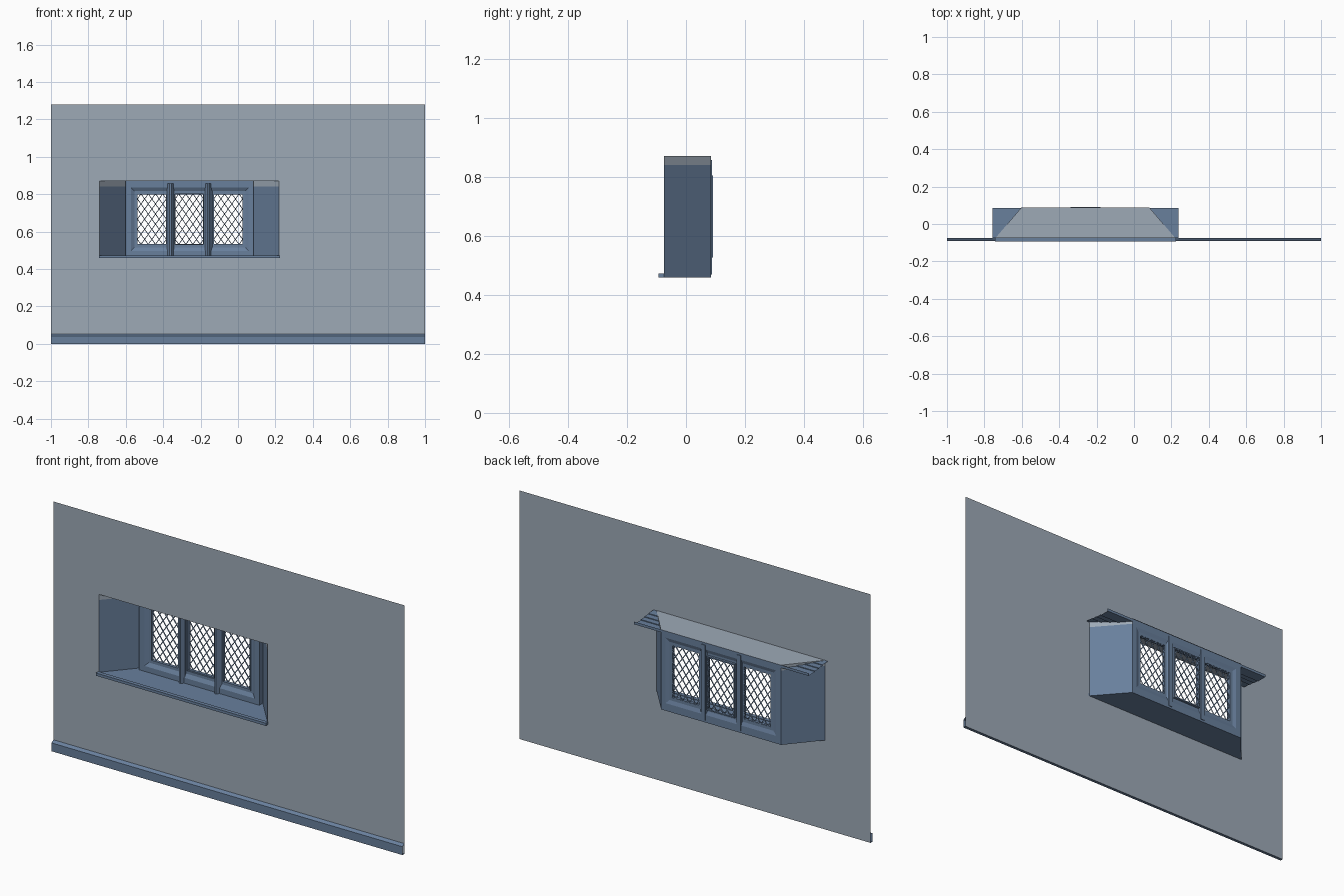
import bpy, bmesh, math

if "Cube" in bpy.data.objects:
    bpy.data.objects.remove(bpy.data.objects["Cube"])

def mat(name, col):
    m = bpy.data.materials.new(name)
    m.diffuse_color = (*col, 1)
    m.use_nodes = True
    m.node_tree.nodes["Principled BSDF"].inputs["Base Color"].default_value = m.diffuse_color
    return m

PLASTER = mat("pale_plaster", (0.34, 0.40, 0.47))
WOOD = mat("blue_grey_wood", (0.14, 0.215, 0.335))

def obj(name, verts, faces, m):
    me = bpy.data.meshes.new(name)
    me.from_pydata(verts, [], faces)
    me.materials.append(m)
    o = bpy.data.objects.new(name, me)
    bpy.context.collection.objects.link(o)
    return o

def extrude_x(name, profile, x0, x1, m, closed=False):
    """Open-ended strip: a (y, z) profile run along x."""
    n = len(profile)
    v = [(x, y, z) for x in (x0, x1) for y, z in profile]
    f = [(i, (i + 1) % n, n + (i + 1) % n, n + i) for i in range(n if closed else n - 1)]
    return obj(name, v, f, m)

def prism(name, pts, z0, z1, m):
    """Solid with an (x, y) outline."""
    n = len(pts)
    v = [(x, y, z) for z in (z0, z1) for x, y in pts]
    f = [tuple(range(n))[::-1], tuple(range(n, 2 * n))]
    f += [(i, (i + 1) % n, n + (i + 1) % n, n + i) for i in range(n)]
    return obj(name, v, f, m)

def ring(name, x0, x1, z0, z1, profile, m):
    """Rectangular frame; profile = closed list of (inset, y)."""
    n, v, f = len(profile), [], []
    for sx, sz in ((0, 0), (1, 0), (1, 1), (0, 1)):
        for i, y in profile:
            v.append((x1 - i if sx else x0 + i, y, z1 - i if sz else z0 + i))
    for c in range(4):
        d = (c + 1) % 4
        for k in range(n):
            l = (k + 1) % n
            f.append((c * n + k, d * n + k, d * n + l, c * n + l))
    return obj(name, v, f, m)

# Main positions
CX, YW, YB = -0.26, -0.074, 0.085
HW, HB = 0.48, 0.342            # half widths of bay at wall and at back
ZB, ZS, ZT = 0.459, 0.842, 0.871  # bay bottom, side top, ceiling

# Wall with opening
L, R = CX - HW, CX + HW
o = [(-1, YW, 0), (1, YW, 0), (1, YW, 1.28), (-1, YW, 1.28),
     (L, YW, ZB), (R, YW, ZB), (R, YW, ZT), (L, YW, ZT)]
obj("wall", o, [(i, (i + 1) % 4, 4 + (i + 1) % 4, 4 + i) for i in range(4)], PLASTER)

# Skirting board, open at the ends
extrude_x("skirting_board", [(YW, 0), (-0.09, 0), (-0.09, 0.043), (-0.084, 0.047),
                             (YW, 0.053)], -1, 1, WOOD)

# Bay: splayed sides, ceiling and cornice wings on each side
for s, side in ((-1, "left"), (1, "right")):
    a, b = CX + s * HW, CX + s * HB
    def panel(name, z0, z1, m):
        obj(name, [(a, YW, z0), (b, YB, z0), (b, YB, z1), (a, YW, z1)], [(0, 1, 2, 3)], m)
    panel(side + "_bay_side", ZB, ZS, WOOD)
    panel(side + "_ceiling_edge", ZS, ZT, PLASTER)
    edge = lambda y: a + (b - a) * (y - YW) / (YB - YW)
    prof = [(YW, 0.870), (-0.032, 0.868), (-0.032, 0.864), (0.0, 0.864), (0.0, 0.860),
            (0.03, 0.860), (0.03, 0.856), (YB, 0.856), (YB, 0.870)]
    xo = CX + s * 0.497
    v = [(xo, y, z) for y, z in prof] + [(edge(y), y, z) for y, z in prof]
    n = len(prof)
    obj(side + "_cornice_wing", v, [(i, i + 1, n + i + 1, n + i) for i in range(n - 1)], WOOD)

obj("bay_ceiling", [(L, YW, ZT), (R, YW, ZT), (CX + HB, 0.088, ZT), (CX - HB, 0.088, ZT)],
    [(0, 1, 2, 3)], PLASTER)
prism("bay_sill", [(L, YW), (R, YW), (CX + HB, YB), (CX - HB, YB)], ZB, 0.47, WOOD)
prism("sill_nosing", [(L - 0.004, -0.094), (R + 0.004, -0.094), (R + 0.004, YW),
                      (L - 0.004, YW)], ZB, 0.473, WOOD)

# Window: three lights, each with a splayed frame
Z0, Z1 = 0.47, 0.862
prism("window_head", [(CX - HB, 0.06), (CX + HB, 0.06), (CX + HB, YB), (CX - HB, YB)],
      0.855, ZT, WOOD)
MX = (CX - 0.101, CX + 0.101)
cols = [(CX - HB, MX[0], 0.062, 0.022), (MX[0], MX[1], 0.026, 0.026),
        (MX[1], CX + HB, 0.022, 0.055)]
PANES = [(-0.538, -0.383), (-0.336, -0.184), (-0.13, 0.025)]
PZ0, PZ1 = 0.532, 0.802

def splayed(name, outer, inner, y0, y1, m):
    """Frame between two (x0, x1, z0, z1) rectangles with chamfered faces."""
    def loop(t, y):
        x0, x1, z0, z1 = [p + (q - p) * t for p, q in zip(outer, inner)]
        return [(x0, y, z0), (x1, y, z0), (x1, y, z1), (x0, y, z1)]
    steps = [(0, y0), (0.45, y0), (0.75, y0 + 0.01), (1, y0 + 0.01),
             (1, y1 - 0.006), (0.75, y1 - 0.006), (0.45, y1), (0, y1)]
    v = [p for t, y in steps for p in loop(t, y)]
    n = len(steps)
    f = [(k * 4 + c, k * 4 + (c + 1) % 4, (k + 1) % n * 4 + (c + 1) % 4, (k + 1) % n * 4 + c)
         for k in range(n) for c in range(4)]
    return obj(name, v, f, m)

def lattice(name, x0, x1, z0, z1, y, w=0.0038, t=0.004):
    """Diamond bars clipped to the pane."""
    px, pz = (x1 - x0) / 4, (z1 - z0) / 5
    k = pz / px
    v, f = [], []
    nx, nz = -k / math.hypot(1, k) * w / 2, 1 / math.hypot(1, k) * w / 2
    for s in (1, -1):
        for i in range(-5, 5):
            u0 = max(0, -(i + .5) / 5 * (z1 - z0) / k)
            u1 = min(x1 - x0, ((z1 - z0) - (i + .5) * pz) / k)
            u0 = max(0, -(i + .5) * pz / k)
            if u1 - u0 < 0.003:
                continue
            b = len(v)
            for u, e in ((u0, 1), (u0, -1), (u1, -1), (u1, 1)):
                z = (i + .5) * pz + k * u
                X = x0 + u + nx * e if s > 0 else x1 - u - nx * e
                v += [(X, y, z0 + z + nz * e), (X, y + t, z0 + z + nz * e)]
            f += [(b, b + 2, b + 4, b + 6), (b + 1, b + 7, b + 5, b + 3),
                  (b, b + 1, b + 3, b + 2), (b + 4, b + 5, b + 7, b + 6)]
    return obj(name, v, f, WOOD)

for i, ((a, b, _, _), (p, q)) in enumerate(zip(cols, PANES)):
    nm = ("left", "middle", "right")[i]
    splayed(nm + "_window_frame", (a, b, Z0, Z1), (p, q, PZ0, PZ1), 0.056, YB, WOOD)
    yl = 0.087 if i == 1 else 0.074
    lattice(nm + "_lattice", p, q, PZ0, PZ1, yl)
    # slim casement edge round each pane
    ring(nm + "_casement", p - 0.004, q + 0.004, PZ0 - 0.004, PZ1 + 0.004,
         [(0, yl - 0.012), (0.006, yl - 0.012), (0.006, yl + 0.004), (0, yl + 0.004)], WOOD)

# Mullions with a pointed inner face
for i, x in enumerate(MX):
    prism("mullion_%d" % (i + 1), [(x - 0.018, 0.06), (x - 0.005, 0.042), (x + 0.005, 0.042),
          (x + 0.018, 0.06), (x + 0.012, 0.088), (x - 0.012, 0.088)], Z0, 0.858, WOOD)
